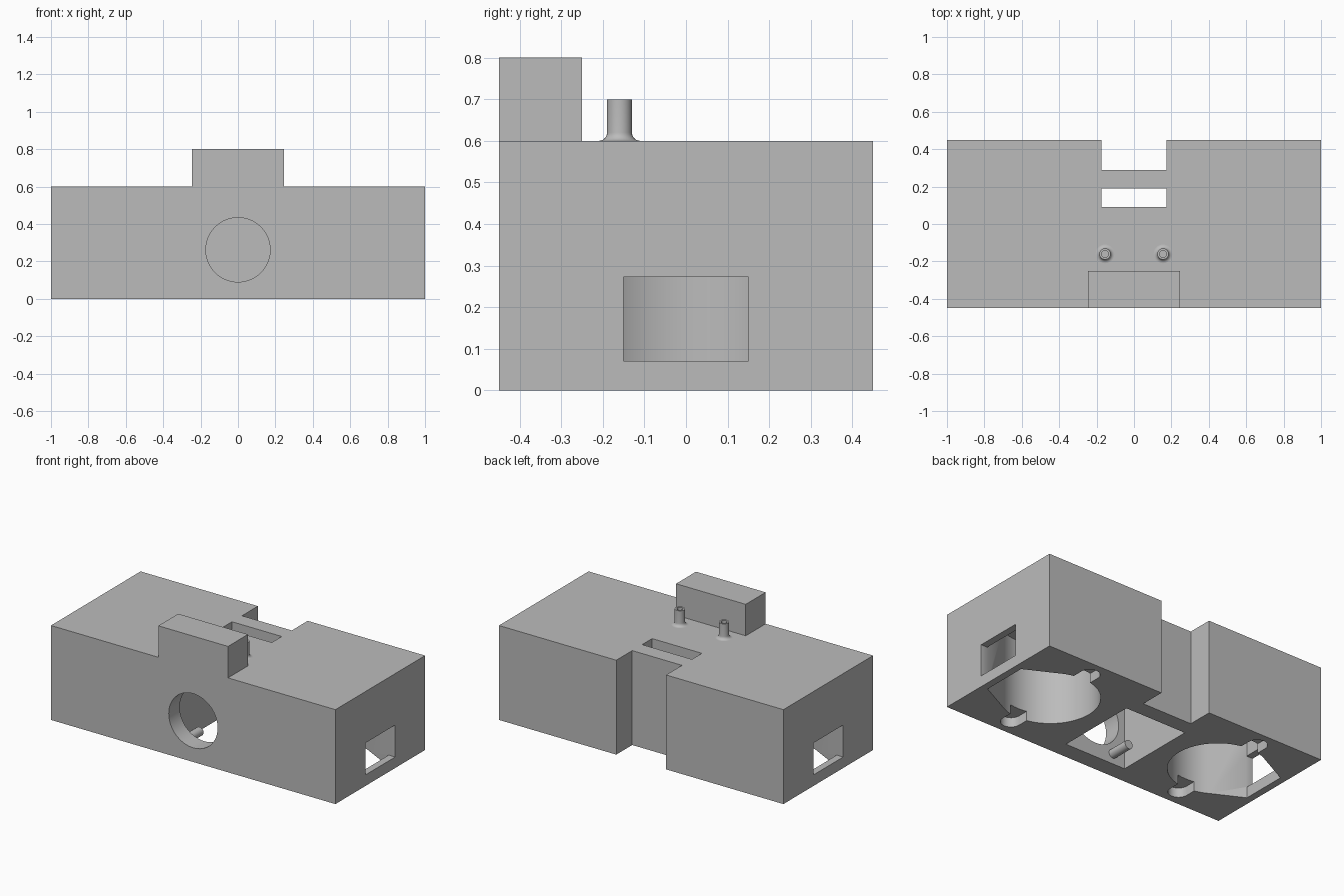
import bpy, bmesh, math
from mathutils import Matrix, Vector

if "Cube" in bpy.data.objects:
    bpy.data.objects.remove(bpy.data.objects["Cube"])

# Single plain grey material
grey = bpy.data.materials.new("plain grey")
grey.use_nodes = True
COLOUR = (0.5, 0.5, 0.5, 1)
grey.diffuse_color = COLOUR
grey.node_tree.nodes["Principled BSDF"].inputs["Base Color"].default_value = COLOUR


def finish(name, bm):
    bmesh.ops.recalc_face_normals(bm, faces=bm.faces)
    mesh = bpy.data.meshes.new(name)
    bm.to_mesh(mesh)
    bm.free()
    mesh.materials.append(grey)
    obj = bpy.data.objects.new(name, mesh)
    bpy.context.collection.objects.link(obj)
    return obj


def prism(name, outline, z0, z1):
    """Extrude an xy outline from z0 up to z1."""
    bm = bmesh.new()
    face = bm.faces.new([bm.verts.new((x, y, z0)) for x, y in outline])
    new = bmesh.ops.extrude_face_region(bm, geom=[face])["geom"]
    verts = [v for v in new if isinstance(v, bmesh.types.BMVert)]
    bmesh.ops.translate(bm, verts=verts, vec=(0, 0, z1 - z0))
    return finish(name, bm)


def box(name, x0, x1, y0, y1, z0, z1):
    return prism(name, [(x0, y0), (x1, y0), (x1, y1), (x0, y1)], z0, z1)


def rod_y(name, x, z, r, y0, y1, sides):
    """Cylinder lying along y."""
    bm = bmesh.new()
    place = Matrix.Translation((x, (y0 + y1) / 2, z)) @ Matrix.Rotation(math.pi / 2, 4, "X")
    bmesh.ops.create_cone(bm, cap_ends=True, segments=sides, radius1=r, radius2=r,
                          depth=y1 - y0, matrix=place)
    return finish(name, bm)


def arc(cx, cy, r, a0, a1, steps):
    angles = [math.radians(a0 + (a1 - a0) * i / steps) for i in range(steps + 1)]
    return [(cx + r * math.cos(a), cy + r * math.sin(a)) for a in angles]


def cut(target, cutter):
    cutter.hide_render = True
    mod = target.modifiers.new("cut", "BOOLEAN")
    mod.operation = "DIFFERENCE"
    mod.solver = "EXACT"
    mod.object = cutter
    bpy.context.view_layer.objects.active = target
    bpy.ops.object.modifier_apply(modifier=mod.name)
    bpy.data.objects.remove(cutter)


def smooth(obj):
    bpy.ops.object.select_all(action="DESELECT")
    obj.select_set(True)
    bpy.context.view_layer.objects.active = obj
    bpy.ops.object.shade_smooth_by_angle(angle=math.radians(30))


# Main body with the rear notch
body = box("body", -1, 1, -0.45, 0.45, 0, 0.6)
cut(body, box("rear_notch", -0.175, 0.175, 0.29, 0.6, -0.1, 0.7))

# Central chamber, top slot and round front opening
cut(body, box("chamber", -0.215, 0.215, -0.34, 0.19, -0.1, 0.5))
cut(body, box("top_slot", -0.175, 0.175, 0.09, 0.19, 0.4, 0.7))
cut(body, rod_y("front_opening", 0, 0.262, 0.172, -0.6, -0.3, 64))

# Side pockets, open below: round wall tapering towards a flat outer end
for s in (1, -1):
    profile = arc(0.617, 0, 0.285, 60, 300, 48) + [(0.955, -0.147), (0.955, 0.147)]
    cut(body, prism("pocket", [(s * x, y) for x, y in profile], -0.1, 0.5))
    # Window through the end wall
    ends = sorted((s * 0.8, s * 1.1))
    cut(body, box("window", *ends, -0.15, 0.15, 0.07, 0.273))
    # Shallow round-ended notches across the pocket rim
    slot = arc(s * 0.617, 0.345, 0.06, 0, 180, 16) + arc(s * 0.617, -0.345, 0.06, 180, 360, 16)
    cut(body, prism("rim_notch", slot, -0.1, 0.06))
smooth(body)

# Raised block on top at the front
box("top_block", -0.245, 0.245, -0.45, -0.25, 0.6, 0.8)

# Inner peg behind the front opening
smooth(rod_y("inner_peg", -0.13, 0.065, 0.028, -0.345, -0.2, 24))


# Hollow posts with a flared foot, turned from a profile
def post(name, x, y):
    fillet = arc(0.05, 0.62, 0.02, 270, 180, 6)
    profile = fillet + [(0.03, 0.7), (0.018, 0.7), (0.018, 0.601), (0, 0.601)]
    bm = bmesh.new()
    verts = [bm.verts.new((r, 0, z)) for r, z in profile]
    edges = [bm.edges.new(pair) for pair in zip(verts, verts[1:])]
    bmesh.ops.spin(bm, geom=verts + edges, cent=(0, 0, 0), axis=(0, 0, 1),
                   angle=math.tau, steps=32, use_duplicate=False)
    bmesh.ops.remove_doubles(bm, verts=bm.verts, dist=0.0001)
    bmesh.ops.translate(bm, verts=bm.verts, vec=Vector((x, y, 0)))
    smooth(finish(name, bm))


post("left_post", 0.155, -0.16)
post("right_post", -0.155, -0.16)
